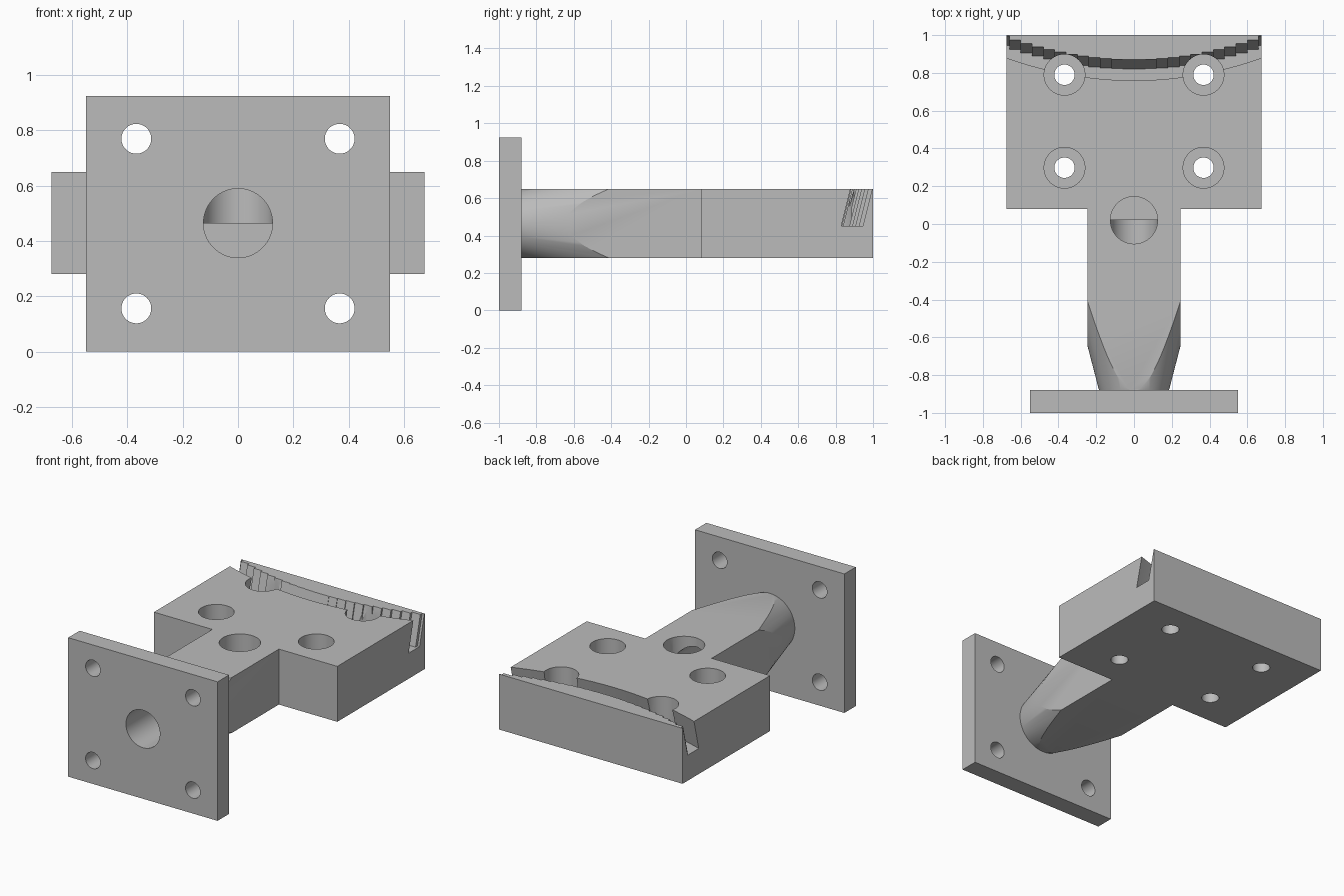
import bpy
import bmesh
from math import pi
from mathutils import Matrix, Vector

if "Cube" in bpy.data.objects:
    bpy.data.objects.remove(bpy.data.objects["Cube"])

grey = bpy.data.materials.new("machined_grey")
grey.use_nodes = True
colour = (0.5, 0.5, 0.5, 1)
grey.diffuse_color = colour
grey.node_tree.nodes["Principled BSDF"].inputs["Base Color"].default_value = colour

BOTTOM, TOP, AXIS_Z = 0.28, 0.649, 0.4645
WIDE, NARROW, STEP_Y = 0.675, 0.245, 0.08
FLANGE_BACK = -0.88


def finish(name, bm):
    bmesh.ops.recalc_face_normals(bm, faces=bm.faces)
    mesh = bpy.data.meshes.new(name)
    bm.to_mesh(mesh)
    bm.free()
    mesh.materials.append(grey)
    obj = bpy.data.objects.new(name, mesh)
    bpy.context.collection.objects.link(obj)
    return obj


def prism(name, outline, z, offset):
    """Extrude an xy outline along an offset, which may lean."""
    bm = bmesh.new()
    face = bm.faces.new([bm.verts.new((x, y, z)) for x, y in outline])
    top = bmesh.ops.extrude_face_region(bm, geom=[face])["geom"]
    verts = [v for v in top if isinstance(v, bmesh.types.BMVert)]
    bmesh.ops.translate(bm, verts=verts, vec=Vector(offset))
    return finish(name, bm)


def cylinder(name, radius, centre, length, along_y=False):
    bm = bmesh.new()
    turn = Matrix.Rotation(pi / 2, 4, "X") if along_y else Matrix()
    bmesh.ops.create_cone(bm, cap_ends=True, segments=64, radius1=radius,
                          radius2=radius, depth=length,
                          matrix=Matrix.Translation(centre) @ turn)
    return finish(name, bm)


def lathe_y(name, profile):
    """Closed solid turned about the neck axis from (y, radius) pairs."""
    bm = bmesh.new()
    verts = [bm.verts.new((0, y, AXIS_Z + r)) for y, r in profile]
    edges = [bm.edges.new(pair) for pair in zip(verts, verts[1:])]
    bmesh.ops.spin(bm, geom=verts + edges, cent=(0, 0, AXIS_Z), axis=(0, 1, 0),
                   angle=2 * pi, steps=96)
    bmesh.ops.remove_doubles(bm, verts=bm.verts, dist=0.0001)
    return finish(name, bm)


def combine(target, tool, operation="DIFFERENCE", keep=False):
    mod = target.modifiers.new("cut", "BOOLEAN")
    mod.operation, mod.solver, mod.object = operation, "EXACT", tool
    bpy.context.view_layer.objects.active = target
    bpy.ops.object.modifier_apply(modifier=mod.name)
    if not keep:
        bpy.data.objects.remove(tool)


# T-shaped body, its neck turned down to a cone next to the flange
half = [(NARROW, FLANGE_BACK), (NARROW, STEP_Y), (WIDE, STEP_Y), (WIDE, 1)]
outline = half + [(-x, y) for x, y in reversed(half)]
body = prism("bracket_body", outline, BOTTOM, (0, 0, TOP - BOTTOM))
envelope = lathe_y("neck_envelope", [(-0.9, 0), (-0.9, 0.18), (0, 0.414),
                                     (0.05, 1), (1.1, 1), (1.1, 0)])
combine(body, envelope, "INTERSECT")

# Square mounting flange
flange = prism("mounting_flange",
               [(-0.55, -1), (0.55, -1), (0.55, FLANGE_BACK), (-0.55, FLANGE_BACK)],
               0, (0, 0, 0.925))

# Leaning curved slot with a stepped rear wall
def curve(x):
    return 0.263 * x * x


front = [(i * 0.05, 0.71 + curve(i * 0.05)) for i in range(-14, 15)]
rear = []
for i in range(-12, 12):
    y = 0.82 + curve((i + 0.5) * 0.06)
    rear += [(i * 0.06, y), ((i + 1) * 0.06, y)]
# Merge the two equal steps at the middle
rear = [p for p in rear if abs(p[0]) > 0.01]
slot = prism("slot_cutter", front + rear[::-1], 0.45, (0, 0.0625, 0.25))
combine(body, slot)

# Main passage: in through the flange, out through the top
passage = cylinder("passage_cutter", 0.125, (0, -0.59, AXIS_Z), 1.22, True)
combine(flange, passage, keep=True)
combine(body, passage)
combine(body, cylinder("outlet_cutter", 0.125, (0, 0.02, AXIS_Z + 0.2), 0.4))

# Counterbored holes in the body and plain holes in the flange
for x in (-0.368, 0.368):
    for y in (0.298, 0.79):
        combine(body, cylinder("bolt_cutter", 0.054, (x, y, 0.5), 1))
        combine(body, cylinder("counterbore_cutter", 0.108, (x, y, 0.6), 0.4))
    for z in (0.156, 0.77):
        combine(flange, cylinder("flange_cutter", 0.054, (x, -0.95, z), 0.4, True))

# Smooth bores and cone with crisp edges
for obj in (body, flange):
    bpy.ops.object.select_all(action="DESELECT")
    obj.select_set(True)
    bpy.context.view_layer.objects.active = obj
    bpy.ops.object.shade_smooth_by_angle(angle=pi / 7)
